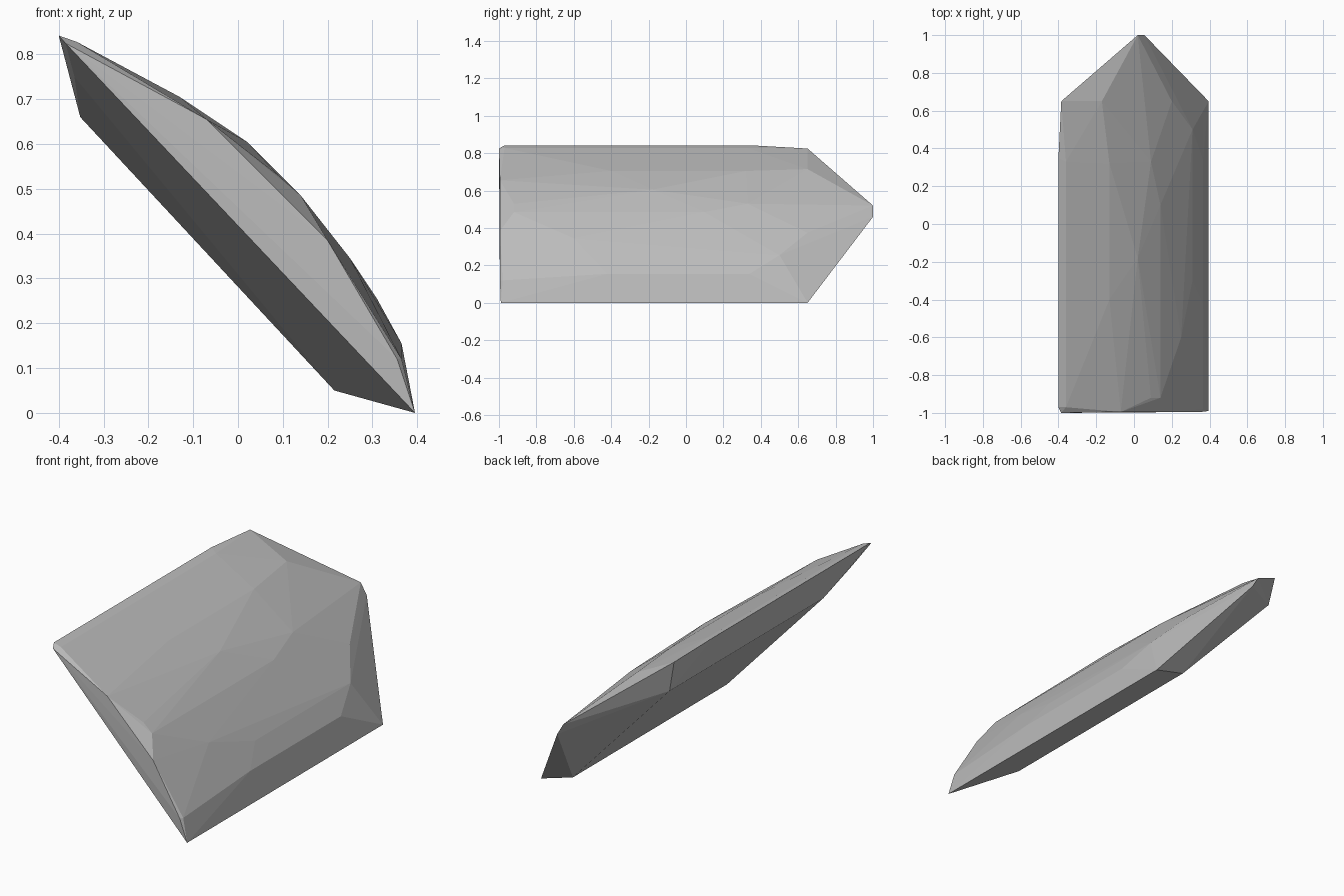
import bpy
import bmesh

cube = bpy.data.objects.get("Cube")
if cube:
    bpy.data.objects.remove(cube, do_unlink=True)

# Plain grey stone
stone = bpy.data.materials.new("stone grey")
stone.use_nodes = True
grey = (0.5, 0.5, 0.5, 1)
stone.diffuse_color = grey
stone.node_tree.nodes["Principled BSDF"].inputs["Base Color"].default_value = grey


def run(x, z, *ys):
    """Repeat one profile corner at several depths."""
    return [(x, y, z) for y in ys]


# Upper and lower rims
rims = run(-.4, .842, -.97, .35) + run(-.385, .825, -1, .65) + run(.395, 0, -.99, .65)

# Domed upper face, from the high rim to the low rim
dome = (run(-.36, .828, -.97, .33) + run(-.17, .715, .65) + run(-.13, .705, -.4, .32)
        + run(.02, .605, -.18) + run(.09, .53, -.92, .33) + run(.14, .485, -.92, .1)
        + run(.2, .375, .65) + run(.25, .345, -.6) + run(.31, .255, -.3, .5)
        + run(.365, .155, -.42, .34) + run(.365, .12, -.98))

# Front end face
front_end = run(-.07, .655, -.995) + run(.2, .385, -.995) + run(.355, .12, -.995)

# Pointed back end
point = run(.02, .52, 1) + run(.055, .46, 1)

# Flat underside, with a bevel towards the front
underside = (run(-.352, .66, -.65, .64) + run(.215, .05, -.65, .64)
             + run(-.365, .75, -.87) + run(.32, .03, -.87))

bm = bmesh.new()
for co in rims + dome + front_end + point + underside:
    bm.verts.new(co)
hull = bmesh.ops.convex_hull(bm, input=bm.verts)
spare = {v for v in hull["geom_interior"] + hull["geom_unused"]
         if isinstance(v, bmesh.types.BMVert)}
bmesh.ops.delete(bm, geom=list(spare), context='VERTS')
bmesh.ops.recalc_face_normals(bm, faces=bm.faces)

mesh = bpy.data.meshes.new("stone_shard")
bm.to_mesh(mesh)
bm.free()
mesh.materials.append(stone)
shard = bpy.data.objects.new("stone_shard", mesh)
bpy.context.collection.objects.link(shard)
